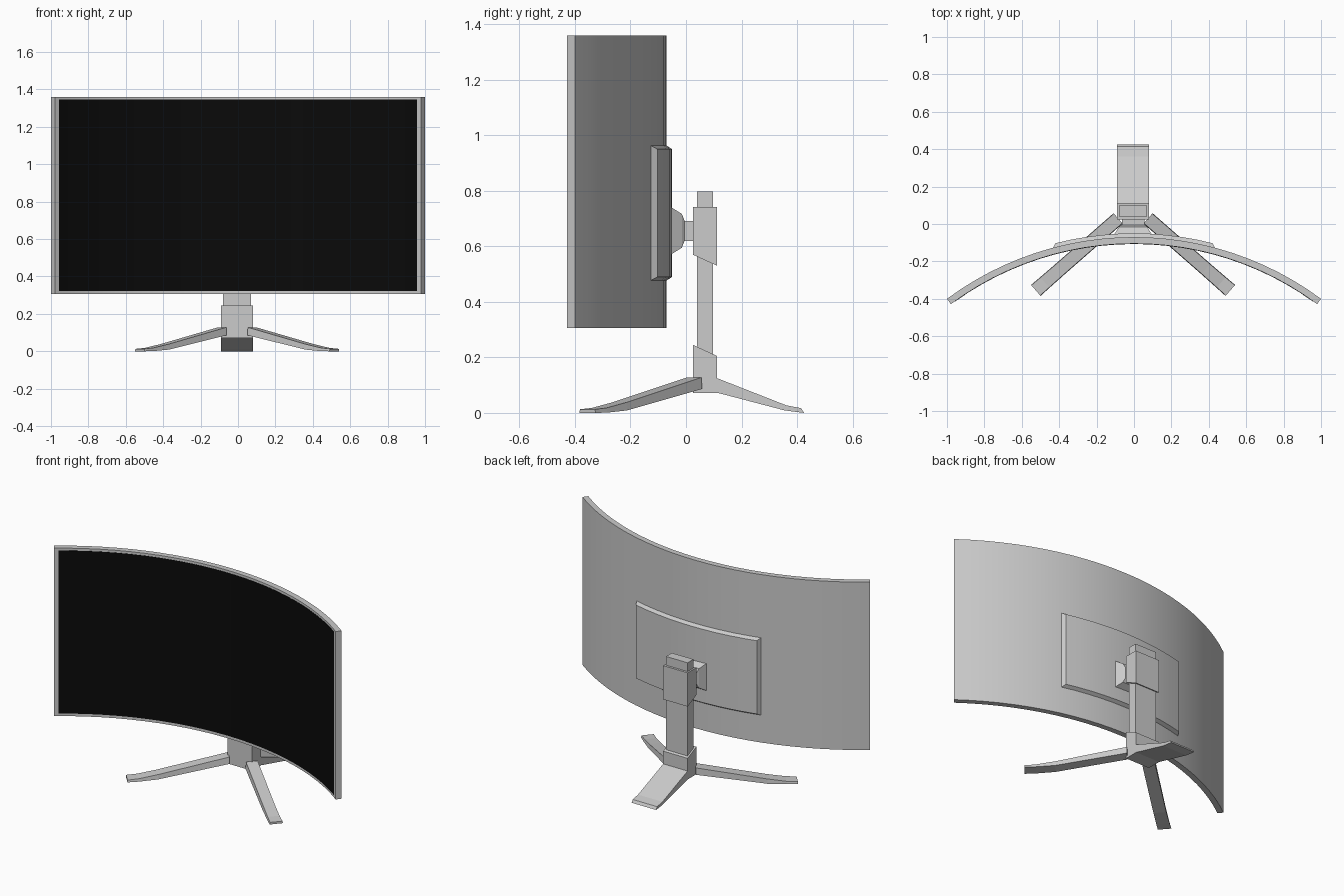
import bpy, math
from math import sin, cos, radians

if "Cube" in bpy.data.objects:
    bpy.data.objects.remove(bpy.data.objects["Cube"])

CX = -0.005          # stand centre line
CY = -1.75           # centre of the panel curvature


def make(name, verts, faces, smooth=False):
    me = bpy.data.meshes.new(name)
    me.from_pydata(verts, [], faces)
    ob = bpy.data.objects.new(name, me)
    bpy.context.collection.objects.link(ob)
    bpy.ops.object.select_all(action='DESELECT')
    ob.select_set(True)
    bpy.context.view_layer.objects.active = ob
    bpy.ops.object.mode_set(mode='EDIT')
    bpy.ops.mesh.select_all(action='SELECT')
    bpy.ops.mesh.normals_make_consistent(inside=False)
    bpy.ops.object.mode_set(mode='OBJECT')
    if smooth:
        bpy.ops.object.shade_smooth_by_angle(angle=radians(20))
    return ob


def loft(name, rings, smooth=False):
    """Skin a list of equal-sized rings and cap both ends."""
    n = len(rings[0])
    verts = [p for r in rings for p in r]
    faces = [(i*n + j, i*n + (j+1) % n, (i+1)*n + (j+1) % n, (i+1)*n + j)
             for i in range(len(rings)-1) for j in range(n)]
    faces += [tuple(range(n)), tuple(range(len(verts)-n, len(verts)))]
    return make(name, verts, faces, smooth)


def arc_slab(name, front, back, steps):
    """Curved slab; front and back are (radius, half angle, z0, z1)."""
    rings = []
    for i in range(steps + 1):
        t = 2*i/steps - 1
        ring = []
        for (r, a, z0, z1), order in ((front, (0, 1)), (back, (1, 0))):
            for k in order:
                ring.append((r*sin(a*t), CY + r*cos(a*t), (z0, z1)[k]))
        rings.append(ring)
    return loft(name, rings, True)


def extrude_x(name, profile, half):
    """Side profile of (y, z) points extruded across the centre line."""
    return loft(name, [[(CX + s*half, y, z) for y, z in profile] for s in (-1, 1)])


def rect_y(y, hx, z0, z1):
    return [(CX-hx, y, z0), (CX+hx, y, z0), (CX+hx, y, z1), (CX-hx, y, z1)]


# curved panel, display and rear cover
A = math.asin(1/1.68)
arc_slab("panel_housing", (1.645, A, 0.305, 1.36), (1.68, A, 0.305, 1.36), 24)
screen = arc_slab("display", (1.643, radians(35.6), 0.322, 1.345),
                  (1.65, radians(35.6), 0.322, 1.345), 24)
black = bpy.data.materials.new("display_black")
black.diffuse_color = (0.003, 0.003, 0.003, 1)
black.use_nodes = True
black.node_tree.nodes["Principled BSDF"].inputs["Base Color"].default_value = black.diffuse_color
screen.data.materials.append(black)
arc_slab("rear_cover", (1.677, radians(15), 0.475, 0.965),
         (1.70, radians(14.3), 0.49, 0.95), 10)

# tapered mount and neck
loft("mount", [rect_y(-0.055, 0.10, 0.57, 0.742), rect_y(-0.015, 0.075, 0.595, 0.717),
               rect_y(-0.005, 0.065, 0.62, 0.692)])
loft("neck", [rect_y(-0.01, 0.06, 0.62, 0.692), rect_y(0.03, 0.06, 0.62, 0.692)])

# column with sliding sleeve
extrude_x("column", [(0.04, 0.1), (0.098, 0.1), (0.098, 0.797), (0.04, 0.797)], 0.075)
extrude_x("height_sleeve", [(0.025, 0.57), (0.112, 0.53), (0.112, 0.742), (0.025, 0.742)], 0.085)

# base collar running into the rear leg
extrude_x("base_and_rear_leg",
          [(0.025, 0.072), (0.115, 0.072), (0.355, 0.009), (0.425, 0.0), (0.415, 0.017),
           (0.362, 0.027), (0.112, 0.125), (0.112, 0.205), (0.025, 0.245)], 0.085)

# front legs, mirrored: stations of (distance, half width, bottom z, top z)
L = math.hypot(0.44, 0.385)
dx, dy = -0.44/L, -0.385/L
stations = [(0, 0.037, 0.086, 0.128), (0.41, 0.037, 0.009, 0.038),
            (0.52, 0.038, 0.001, 0.018), (L, 0.039, 0.0, 0.013)]
for side, label in ((1, "left"), (-1, "right")):
    rings = []
    for s, w, z0, z1 in stations:
        x, y = -0.08 + dx*s, 0.03 + dy*s
        rings.append([(CX + side*(x - dy*k*w), y + dx*k*w, z)
                      for k, z in ((-1, z0), (1, z0), (0.92, z1), (-0.92, z1))])
    loft("front_leg_" + label, rings)
